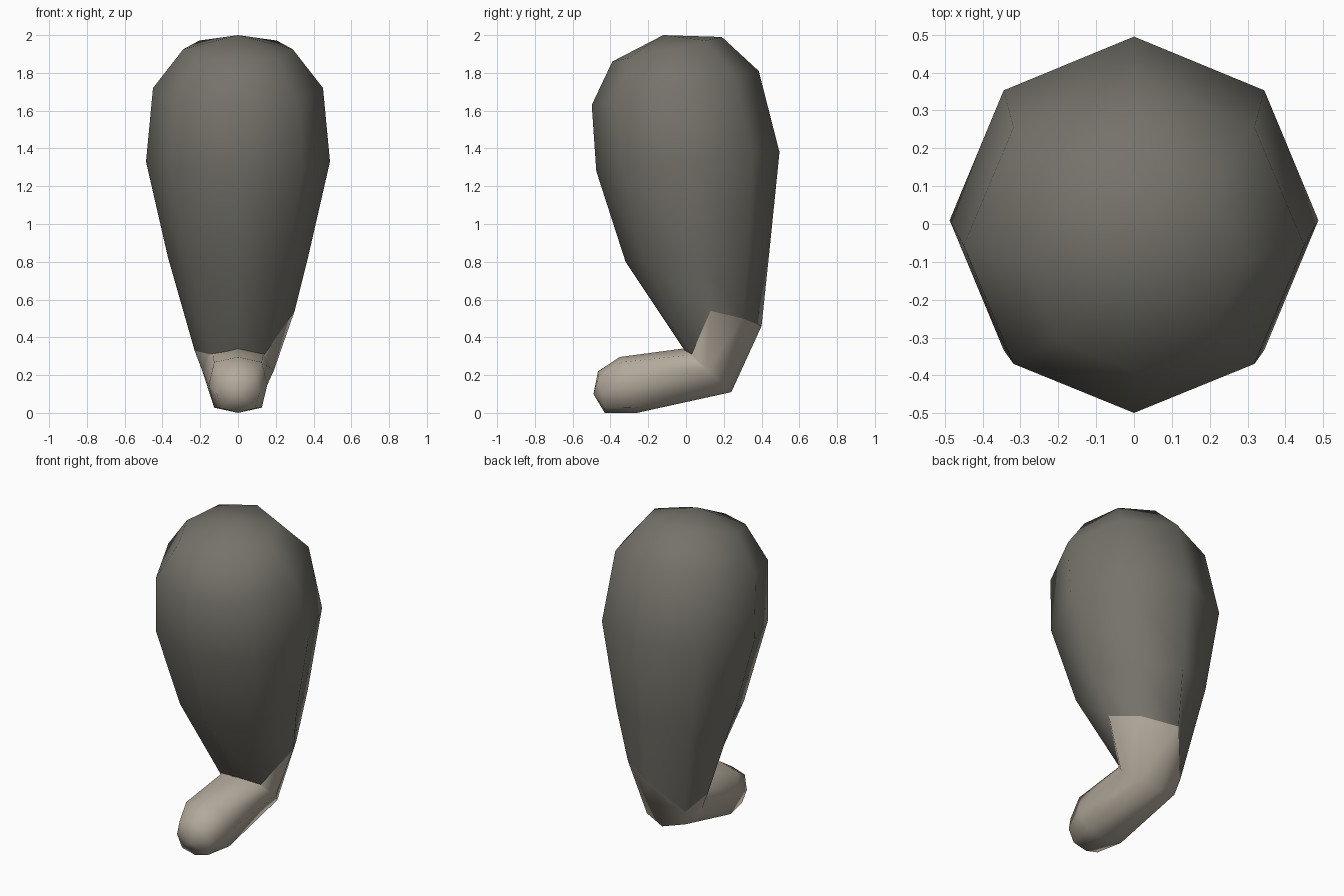
import bpy, bmesh
from math import cos, sin, pi

if "Cube" in bpy.data.objects:
    bpy.data.objects.remove(bpy.data.objects["Cube"])

SIDES = 8


def material(name, rgb):
    mat = bpy.data.materials.new(name)
    mat.use_nodes = True
    mat.diffuse_color = (*rgb, 1)
    bsdf = mat.node_tree.nodes["Principled BSDF"]
    bsdf.inputs["Base Color"].default_value = (*rgb, 1)
    bsdf.inputs["Roughness"].default_value = 0.8
    return mat


def ring(cy, cz, back_y, back_z, half_x, square=1.0):
    """Tilted octagon: centre, vector from centre to its back corner, half width."""
    points = []
    for i in range(SIDES):
        a = 2 * pi * i / SIDES
        k = square if i % 2 else 1.0
        points.append((half_x * cos(a) * k,
                       cy + back_y * sin(a) * k,
                       cz + back_z * sin(a) * k))
    return points


def loft(name, rings, tip, mat):
    """Skin the rings in order and close the first one with a fan to the tip."""
    bm = bmesh.new()
    loops = [[bm.verts.new(p) for p in r] for r in rings]
    pole = bm.verts.new(tip)
    for i in range(SIDES):
        j = (i + 1) % SIDES
        bm.faces.new((pole, loops[0][i], loops[0][j]))
        for a, b in zip(loops, loops[1:]):
            bm.faces.new((a[i], b[i], b[j], a[j]))
    bmesh.ops.recalc_face_normals(bm, faces=bm.faces)
    for f in bm.faces:
        f.smooth = True
    mesh = bpy.data.meshes.new(name)
    bm.to_mesh(mesh)
    bm.free()
    mesh.materials.append(mat)
    obj = bpy.data.objects.new(name, mesh)
    bpy.context.collection.objects.link(obj)
    return obj


dark = material("dark warm grey", (0.18, 0.17, 0.145))
light = material("pale taupe", (0.45, 0.40, 0.33))

# Uneven border shared by the thigh and the foot, starting at +x
seam = [(0.30, 0.13, 0.54), (0.20, 0.30, 0.50), (0, 0.40, 0.46),
        (-0.155, 0.23, 0.24), (-0.23, 0.11, 0.33), (-0.15, 0.03, 0.31),
        (0, -0.01, 0.335), (0.14, 0.03, 0.31)]

# Thigh: rounded top tapering down to the ankle
loft("thigh", [
    ring(-0.10, 1.925, 0.29, 0.065, 0.29),
    ring(-0.057, 1.72, 0.442, 0.09, 0.45),
    ring(0.01, 1.33, 0.485, 0.05, 0.487),
    ring(0.06, 0.82, 0.38, 0.02, 0.37),
    seam], (0, -0.12, 2.0), dark)

# Foot: blunt toe, flat sole, heel bend and ankle
loft("foot", [
    ring(-0.448, 0.11, 0.018, -0.11, 0.115, 1.1),
    ring(-0.305, 0.148, 0.045, -0.148, 0.155, 1.15),
    ring(0.11, 0.225, 0.13, -0.115, 0.19),
    seam], (0, -0.49, 0.10), light)
